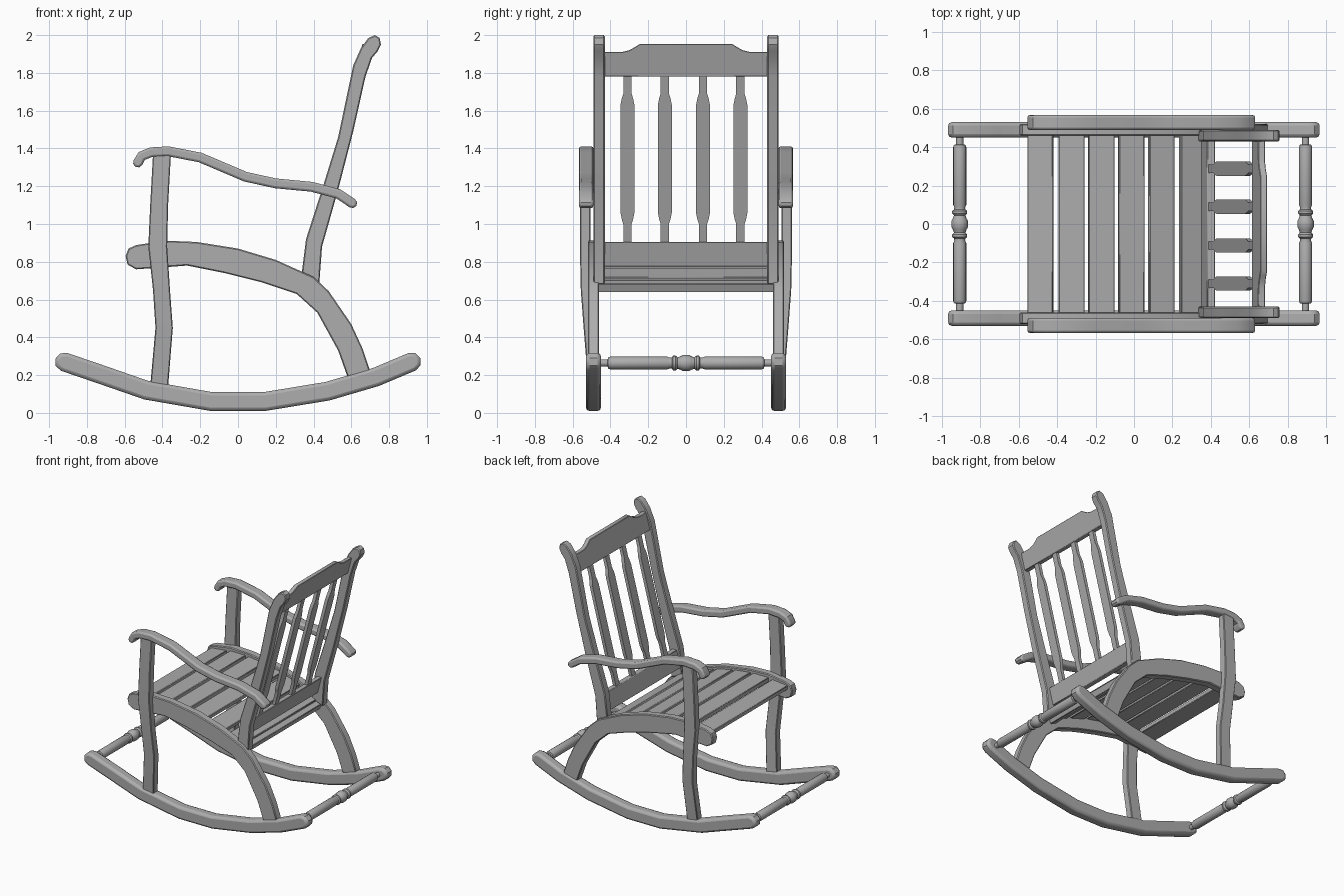
import bpy, bmesh, math
from mathutils import Vector

cube = bpy.data.objects.get("Cube")
if cube:
    bpy.data.objects.remove(cube, do_unlink=True)

wood = bpy.data.materials.new("grey_wood")
wood.use_nodes = True
GREY = (0.42, 0.42, 0.42, 1)
wood.diffuse_color = GREY
wood.node_tree.nodes["Principled BSDF"].inputs["Base Color"].default_value = GREY


def finish(name, bm, bevel=0.0, segments=1, mirror=False, angle=35):
    bmesh.ops.recalc_face_normals(bm, faces=bm.faces)
    mesh = bpy.data.meshes.new(name)
    bm.to_mesh(mesh)
    bm.free()
    mesh.materials.append(wood)
    obj = bpy.data.objects.new(name, mesh)
    bpy.context.collection.objects.link(obj)
    if bevel:
        mod = obj.modifiers.new("soft_edges", 'BEVEL')
        mod.width, mod.segments = bevel, segments
        mod.limit_method, mod.angle_limit = 'ANGLE', math.radians(60)
    if mirror:
        mod = obj.modifiers.new("other_side", 'MIRROR')
        mod.use_axis = (False, True, False)
    bpy.ops.object.select_all(action='DESELECT')
    obj.select_set(True)
    bpy.context.view_layer.objects.active = obj
    bpy.ops.object.shade_smooth_by_angle(angle=math.radians(angle))
    return obj


def prism(name, outline, place_a, place_b, **kw):
    """Solid between two placements of the same flat outline."""
    bm = bmesh.new()
    a = [bm.verts.new(place_a(p)) for p in outline]
    b = [bm.verts.new(place_b(p)) for p in outline]
    bm.faces.new(a)
    bm.faces.new(b[::-1])
    for i in range(len(a)):
        j = (i + 1) % len(a)
        bm.faces.new((a[i], b[i], b[j], a[j]))
    return finish(name, bm, **kw)


def side_part(name, outline, y0, y1, **kw):
    """Side profile in x and z, given a thickness along y and mirrored."""
    return prism(name, outline, lambda p: (p[0], y0, p[1]),
                 lambda p: (p[0], y1, p[1]), mirror=True, **kw)


def ribbon(path, half):
    """Outline of constant width around a path, with rounded ends."""
    pts = [Vector(p) for p in path]
    left, right = [], []
    for i, p in enumerate(pts):
        d = (pts[min(i + 1, len(pts) - 1)] - pts[max(i - 1, 0)]).normalized()
        n = Vector((-d.y, d.x)) * half
        left.append(p + n)
        right.append(p - n)

    def cap(centre, start):
        r = start - centre
        turn = [math.radians(-t) for t in (45, 90, 135)]
        return [centre + Vector((r.x * math.cos(t) - r.y * math.sin(t),
                                 r.x * math.sin(t) + r.y * math.cos(t))) for t in turn]
    return left + cap(pts[-1], left[-1]) + right[::-1] + cap(pts[0], right[0])


# Rockers
rocker = ribbon([(-.92, .27), (-.73, .205), (-.485, .12), (-.14, .06), (.14, .06),
                 (.475, .115), (.73, .19), (.92, .27)], .05)
side_part("rockers", rocker, .45, .53, bevel=.018, segments=2)

# Curved seat rails that sweep down into the rear legs
seat_rail = [(-.58, .87), (-.54, .888), (-.39, .912), (-.22, .905), (0, .87), (.2, .81),
             (.4, .72), (.48, .645), (.6, .47), (.66, .34), (.70, .22), (.58, .19),
             (.53, .33), (.42, .53), (.31, .63), (.13, .69), (-.07, .74), (-.27, .78),
             (-.4, .77), (-.54, .76), (-.585, .785), (-.595, .83)]
side_part("seat_rails", seat_rail, .46, .52, bevel=.006)

# Back posts with curled tops
back_post = [(.335, .72), (.36, .92), (.45, 1.2), (.53, 1.46), (.61, 1.84), (.65, 1.93),
             (.69, 1.985), (.725, 2.0), (.75, 1.985), (.757, 1.95), (.74, 1.915),
             (.71, 1.88), (.675, 1.78), (.61, 1.49), (.53, 1.18), (.445, .88), (.43, .68)]
side_part("back_posts", back_post, .43, .49, bevel=.006)

# Armrests
arm = ribbon([(-.53, 1.325), (-.51, 1.36), (-.46, 1.38), (-.37, 1.385), (-.2, 1.352),
              (.04, 1.25), (.2, 1.215), (.39, 1.197), (.53, 1.16), (.605, 1.11)], .026)
side_part("armrests", arm, .49, .567, bevel=.012, segments=2)

# Front legs: height, front x, back x, inner y; they lean inwards to the rockers
bm = bmesh.new()
rings = []
for z, x0, x1, y in [(.14, -.465, -.37, .46), (.45, -.437, -.345, .485),
                     (.65, -.45, -.36, .50), (.88, -.475, -.375, .505),
                     (1.1, -.465, -.37, .505), (1.37, -.45, -.355, .505)]:
    rings.append([bm.verts.new(c) for c in
                  ((x0, y, z), (x1, y, z), (x1, y + .057, z), (x0, y + .057, z))])
bm.faces.new(rings[0])
bm.faces.new(rings[-1])
for lo, hi in zip(rings, rings[1:]):
    for i in range(4):
        bm.faces.new((lo[i], lo[(i + 1) % 4], hi[(i + 1) % 4], hi[i]))
finish("front_legs", bm, bevel=.005, mirror=True)


# Seat slats follow the curve of the rails
def box(name, centre, size, tilt):
    c, s = math.cos(tilt), math.sin(tilt)
    w, t = size[0] / 2, size[2] / 2
    corners = [(centre[0] + u * c + v * s, centre[1] - u * s + v * c)
               for u, v in ((-w, -t), (w, -t), (w, t), (-w, t))]
    h = size[1] / 2
    return prism(name, corners, lambda p: (p[0], -h, p[1]),
                 lambda p: (p[0], h, p[1]), bevel=.004)


slats = [(-.487, .855, -.1), (-.325, .868, 0), (-.17, .858, .12), (-.015, .832, .2),
         (.142, .788, .3), (.302, .727, .4)]
for i, (x, z, tilt) in enumerate(slats):
    box(f"seat_slat_{i + 1}", (x, z), (.135, .93, .035), tilt)
box("rear_seat_bar", (.37, .67), (.05, .93, .05), .4)


# Backrest panels lie on a leaning plane
def lean(z):
    return .40 + (z - .9) * .262


def back_panel(name, outline, thick, **kw):
    return prism(name, outline, lambda p: (lean(p[1]) - thick / 2, p[0], p[1]),
                 lambda p: (lean(p[1]) + thick / 2, p[0], p[1]), **kw)


half = [(.44, 1.91), (.34, 1.91), (.30, 1.92), (.27, 1.937), (.245, 1.953)]
crest = [(-.44, 1.78), (.44, 1.78)] + half + [(-y, z) for y, z in half[::-1]]
back_panel("top_back_rail", crest, .035, bevel=.003)
back_panel("lower_back_rail", [(-.44, .775), (.44, .775), (.44, .905), (-.44, .905)],
           .04, bevel=.003)

spindle = [(.022, .88), (.022, 1.0), (.03, 1.025), (.037, 1.06), (.037, 1.63),
           (.03, 1.665), (.022, 1.69), (.022, 1.8)]
for i, y in enumerate((-.31, -.112, .09, .288)):
    shape = [(y + w, z) for w, z in spindle] + [(y - w, z) for w, z in spindle[::-1]]
    back_panel(f"back_spindle_{i + 1}", shape, .026)

# Turned stretchers between the rocker ends
turned = [(.47, .019), (.415, .019), (.412, .03), (.40, .034), (.10, .034), (.085, .028),
          (.075, .03), (.068, .039), (.055, .039), (.045, .03), (.03, .035), (.015, .043)]
turned = turned + [(-y, r) for y, r in turned[::-1]]
SIDES = 16
for name, x in (("front_stretcher", -.907), ("rear_stretcher", .893)):
    bm = bmesh.new()
    rings = []
    for y, r in turned:
        rings.append([bm.verts.new((x + r * math.cos(k * math.tau / SIDES), y,
                                    .264 + r * math.sin(k * math.tau / SIDES)))
                      for k in range(SIDES)])
    bm.faces.new(rings[0])
    bm.faces.new(rings[-1])
    for a, b in zip(rings, rings[1:]):
        for k in range(SIDES):
            m = (k + 1) % SIDES
            bm.faces.new((a[k], a[m], b[m], b[k]))
    finish(name, bm, angle=40)
